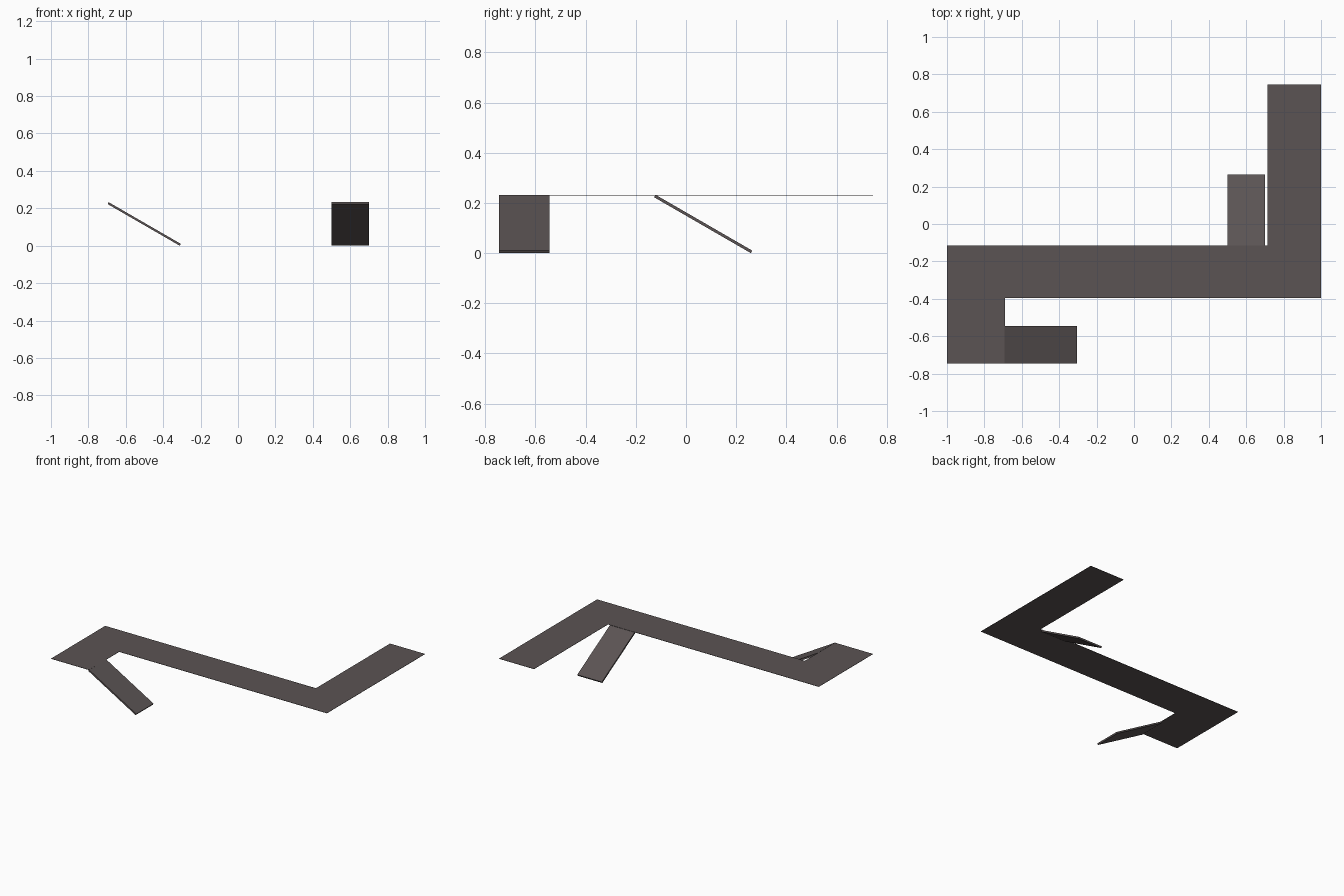
import bpy, math
from mathutils import Matrix, Vector

if "Cube" in bpy.data.objects:
    bpy.data.objects.remove(bpy.data.objects["Cube"])

mat = bpy.data.materials.new("dark warm grey")
mat.diffuse_color = (0.105, 0.088, 0.088, 1)
mat.use_nodes = True
mat.node_tree.nodes["Principled BSDF"].inputs["Base Color"].default_value = mat.diffuse_color


def prism(name, outline, depth, place):
    """Extrude a flat outline along its local z and place it with a matrix."""
    n = len(outline)
    verts = [place @ Vector((x, y, z)) for z in (0, depth) for x, y in outline]
    faces = [tuple(reversed(range(n))), tuple(range(n, 2 * n))]
    faces += [(i, (i + 1) % n, (i + 1) % n + n, i + n) for i in range(n)]
    mesh = bpy.data.meshes.new(name)
    mesh.from_pydata(verts, [], faces)
    mesh.materials.append(mat)
    obj = bpy.data.objects.new(name, mesh)
    bpy.context.collection.objects.link(obj)
    return obj


# Thin zigzag walkway deck
deck = [(-1, -0.745), (-0.69, -0.745), (-0.69, -0.395), (1, -0.395),
        (1, 0.745), (0.715, 0.745), (0.715, -0.115), (-1, -0.115)]
prism("walkway_deck", deck, 0.002, Matrix.Translation((0, 0, 0.23)))

# Two ramps sloping 30 degrees from the deck down to the ground
LENGTH, WIDTH, THICK = 0.445, 0.2, 0.0115
slab = [(0, 0), (LENGTH, 0), (LENGTH, WIDTH), (0, WIDTH)]
tilt = Matrix.Rotation(math.radians(30), 4, 'Y')
top_z = LENGTH * 0.5
for name, spot, turn in (("front_ramp", (-0.697, -0.745), 0),
                         ("back_ramp", (0.7, -0.127), 90)):
    place = (Matrix.Translation((spot[0], spot[1], top_z))
             @ Matrix.Rotation(math.radians(turn), 4, 'Z') @ tilt)
    prism(name, slab, THICK, place)
